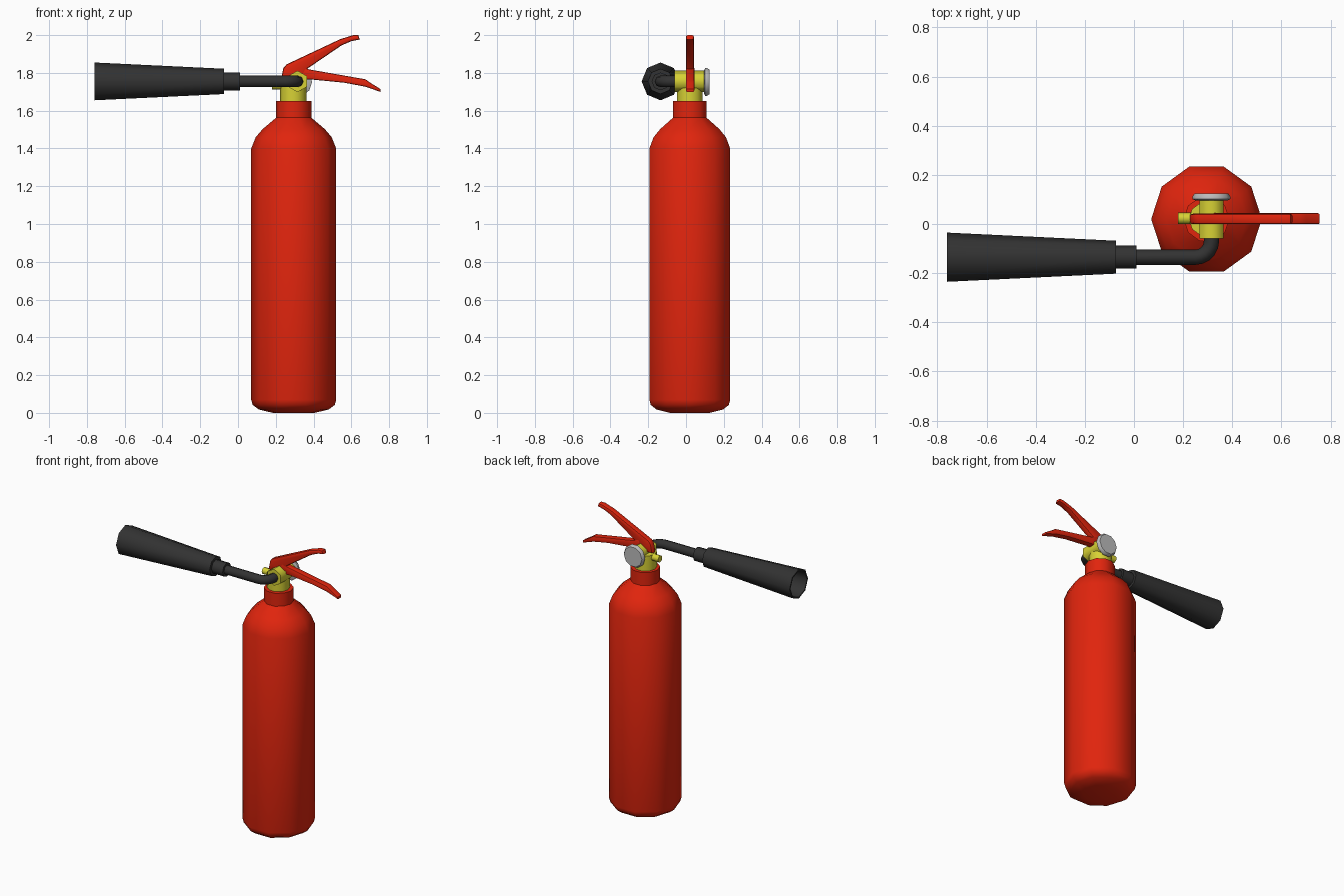
import bpy, bmesh, math
from mathutils import Vector, Matrix

if "Cube" in bpy.data.objects:
    bpy.data.objects.remove(bpy.data.objects["Cube"])


def material(name, rgb):
    m = bpy.data.materials.new(name)
    m.diffuse_color = (*rgb, 1)
    m.use_nodes = True
    m.node_tree.nodes["Principled BSDF"].inputs["Base Color"].default_value = m.diffuse_color
    return m


RED = material("red paint", (0.75, 0.018, 0.004))
YELLOW = material("yellow brass", (0.68, 0.64, 0.035))
BLACK = material("black rubber", (0.032, 0.032, 0.032))
GREY = material("light grey", (0.5, 0.5, 0.5))


def finish(name, bm, mat, angle):
    bmesh.ops.recalc_face_normals(bm, faces=bm.faces)
    me = bpy.data.meshes.new(name)
    bm.to_mesh(me)
    bm.free()
    me.materials.append(mat)
    me.shade_smooth()
    me.set_sharp_from_angle(angle=math.radians(angle))
    ob = bpy.data.objects.new(name, me)
    bpy.context.collection.objects.link(ob)
    return ob


def lathe(name, mat, profile, centre, axis="Z", sides=10, phase=0.0, angle=50):
    """Turn (radius, distance) pairs around an axis; both ends are capped."""
    bm = bmesh.new()
    rings = []
    for r, h in profile:
        ring = []
        for i in range(sides):
            a = phase + math.tau * i / sides
            u, v = r * math.cos(a), r * math.sin(a)
            p = {"Z": (u, v, h), "Y": (u, h, v), "X": (h, u, v)}[axis]
            ring.append(bm.verts.new(Vector(p) + Vector(centre)))
        rings.append(ring)
    for a, b in zip(rings, rings[1:]):
        for i in range(sides):
            j = (i + 1) % sides
            bm.faces.new((a[i], a[j], b[j], b[i]))
    bm.faces.new(rings[0])
    bm.faces.new(rings[-1])
    return finish(name, bm, mat, angle)


def plate(name, mat, outline, y0, y1, bevel):
    """Extrude an x-z outline across y and round its rims."""
    bm = bmesh.new()
    face = bm.faces.new([bm.verts.new((x, y0, z)) for x, z in outline])
    out = bmesh.ops.extrude_face_region(bm, geom=[face])
    verts = [g for g in out["geom"] if isinstance(g, bmesh.types.BMVert)]
    bmesh.ops.translate(bm, verts=verts, vec=(0, y1 - y0, 0))
    rims = [e for e in bm.edges if abs(e.verts[0].co.y - e.verts[1].co.y) < 1e-5]
    bmesh.ops.bevel(bm, geom=rims, offset=bevel, segments=2, profile=0.5,
                    affect="EDGES", clamp_overlap=True)
    return finish(name, bm, mat, 40)


CX, CY, VX, VZ, HY = 0.295, 0.02, 0.315, 1.755, -0.135

# Cylinder with rounded foot, shoulder and neck
lathe("cylinder_body", RED,
      [(0.11, 0), (0.185, 0.018), (0.217, 0.042), (0.225, 0.07), (0.225, 1.40),
       (0.201, 1.46), (0.165, 1.502), (0.093, 1.563), (0.093, 1.652)],
      (CX, CY, 0), angle=45)

# Brass valve: upright stem, cross tube and side outlet
lathe("valve_stem", YELLOW, [(0.07, 1.64), (0.07, 1.755)], (CX - 0.002, CY, 0))
lathe("valve_cross_tube", YELLOW, [(0.057, -0.06), (0.057, 0.1)], (VX, 0, VZ),
      "Y", sides=6, phase=math.pi / 2, angle=65)
lathe("valve_side_outlet", YELLOW, [(0.023, 0.18), (0.023, 0.26)],
      (0, CY + 0.003, 1.735), "X", sides=8)

# Gauge on the back of the valve
lathe("pressure_gauge", GREY,
      [(0.066, 0.096), (0.077, 0.101), (0.077, 0.112), (0.068, 0.125)],
      (VX, 0, VZ - 0.003), "Y", angle=40)

# Bent discharge pipe
bend = 0.065
points = [(VX, -0.04)]
for i in range(6):
    a = math.pi / 2 * i / 5
    points.append((VX - bend + bend * math.cos(a), HY + bend - bend * math.sin(a)))
points.append((-0.01, HY))
curve = bpy.data.curves.new("discharge_pipe", "CURVE")
curve.dimensions = "3D"
curve.bevel_depth, curve.bevel_resolution = 0.031, 2
curve.use_fill_caps = True
spline = curve.splines.new("POLY")
spline.points.add(len(points) - 1)
for p, (x, y) in zip(spline.points, points):
    p.co = (x, y, VZ, 1)
spline.use_smooth = True
curve.materials.append(BLACK)
bpy.context.collection.objects.link(bpy.data.objects.new("discharge_pipe", curve))

# Collar and hollow horn
lathe("horn_collar", BLACK, [(0.047, -0.09), (0.047, 0.01)], (0, HY, VZ), "X", sides=8)
lathe("discharge_horn", BLACK,
      [(0.067, -0.074), (0.1, -0.76), (0.09, -0.76), (0.057, -0.1)],
      (0, HY, VZ), "X", sides=8)

# Squeeze lever and carrying handle
plate("squeeze_lever", RED,
      [(0.228, 1.765), (0.24, 1.825), (0.257, 1.845), (0.54, 1.978), (0.61, 2.0),
       (0.637, 2.0), (0.645, 1.977), (0.60, 1.968), (0.547, 1.945), (0.368, 1.823),
       (0.34, 1.765)], -0.001, 0.042, 0.01)
plate("carrying_handle", RED,
      [(0.30, 1.765), (0.33, 1.835), (0.378, 1.818), (0.675, 1.766), (0.70, 1.748),
       (0.755, 1.714), (0.755, 1.699), (0.675, 1.727), (0.563, 1.748), (0.389, 1.765)],
      -0.001, 0.044, 0.007)
